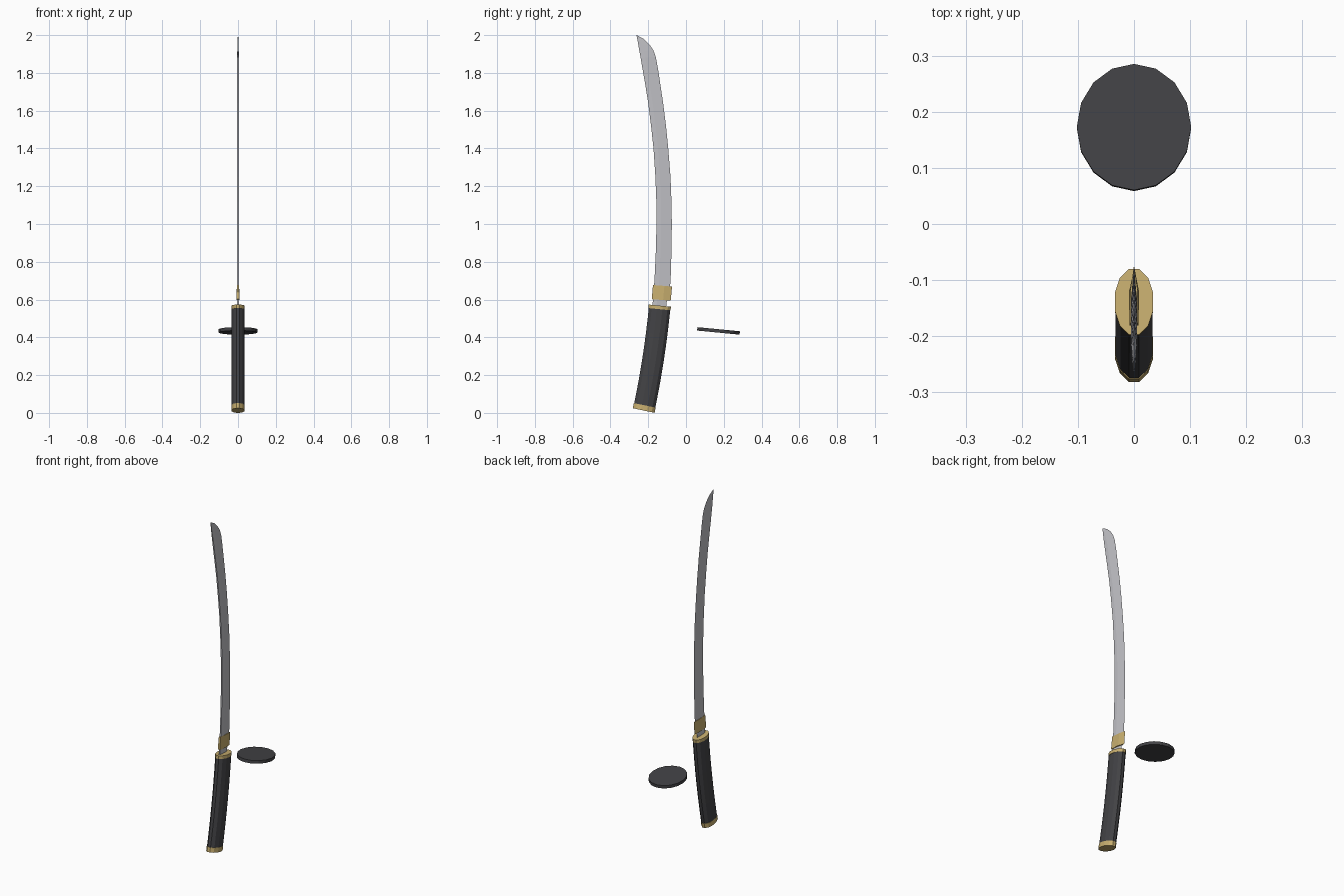
import bpy, bmesh
from math import sin, cos, pi, radians
from mathutils import Vector

if "Cube" in bpy.data.objects:
    bpy.data.objects.remove(bpy.data.objects["Cube"])


def material(name, rgb):
    m = bpy.data.materials.new(name)
    m.diffuse_color = (*rgb, 1)
    m.use_nodes = True
    m.node_tree.nodes["Principled BSDF"].inputs["Base Color"].default_value = m.diffuse_color
    return m


STEEL = material("steel", (0.53, 0.53, 0.56))
BRASS = material("brass", (0.58, 0.43, 0.16))
DARK = material("dark_wrap", (0.055, 0.055, 0.06))


def loft(name, rings, mat):
    """Skin a list of equal-length closed rings and cap both ends."""
    bm = bmesh.new()
    loops = [[bm.verts.new(p) for p in ring] for ring in rings]
    n = len(loops[0])
    for a, b in zip(loops, loops[1:]):
        for i in range(n):
            j = (i + 1) % n
            bm.faces.new((a[i], a[j], b[j], b[i]))
    bm.faces.new(loops[0][::-1])
    bm.faces.new(loops[-1])
    bmesh.ops.recalc_face_normals(bm, faces=bm.faces)
    mesh = bpy.data.meshes.new(name)
    bm.to_mesh(mesh)
    bm.free()
    mesh.materials.append(mat)
    ob = bpy.data.objects.new(name, mesh)
    bpy.context.collection.objects.link(ob)
    return ob


# Curved centreline of the grip: tilt eases from 12 to 5.5 degrees
LENGTH, STEPS = 0.562, 60
path = [Vector((0, -0.224, 0.0125))]
for k in range(STEPS):
    a = radians(12 - 6.5 * (k + 0.5) / STEPS)
    path.append(path[-1] + Vector((0, sin(a), cos(a))) * LENGTH / STEPS)


def grip_ring(s, rx, ry):
    k = min(STEPS, round(s / LENGTH * STEPS))
    a = radians(12 - 6.5 * k / STEPS)
    across = Vector((0, cos(a), -sin(a)))
    angles = [radians(15 + 30 * i) for i in range(12)]
    return [path[k] + Vector((rx * cos(t), 0, 0)) + across * ry * sin(t) for t in angles]


def grip_part(name, start, end, count, rx, ry, mat):
    loft(name, [grip_ring(start + (end - start) * i / count, rx, ry)
                for i in range(count + 1)], mat)


# Handle with its two brass fittings
grip_part("handle", 0.01, 0.552, 8, 0.0345, 0.059, DARK)
grip_part("pommel_cap", 0.0, 0.028, 1, 0.0355, 0.061, BRASS)
grip_part("handle_collar", 0.545, LENGTH, 1, 0.0355, 0.061, BRASS)


def section(spine, edge, w_spine, w_ridge, ridge=0.3):
    """Wedge section between a spine point and a cutting edge point (y, z)."""
    s, e = Vector((0, *spine)), Vector((0, *edge))
    r = s.lerp(e, ridge)
    x = Vector((1, 0, 0))
    return [s - x * w_spine, s + x * w_spine, r + x * w_ridge, e, r - x * w_ridge]


# Blade: spine and cutting edge positions from the hilt to the tip
stations = [
    ((-0.178, 0.565), (-0.104, 0.565)), ((-0.172, 0.63), (-0.098, 0.63)),
    ((-0.171, 0.64), (-0.086, 0.64)), ((-0.166, 0.72), (-0.081, 0.72)),
    ((-0.160, 0.85), (-0.077, 0.85)), ((-0.156, 1.0), (-0.075, 1.0)),
    ((-0.157, 1.12), (-0.077, 1.12)), ((-0.162, 1.25), (-0.082, 1.25)),
    ((-0.172, 1.4), (-0.094, 1.4)), ((-0.185, 1.52), (-0.106, 1.52)),
    ((-0.200, 1.64), (-0.121, 1.64)), ((-0.216, 1.74), (-0.136, 1.74)),
    ((-0.230, 1.82), (-0.148, 1.82)), ((-0.240, 1.88), (-0.160, 1.885)),
    ((-0.246, 1.91), (-0.173, 1.92)), ((-0.251, 1.94), (-0.193, 1.95)),
    ((-0.256, 1.97), (-0.224, 1.98)), ((-0.262, 2.0), (-0.259, 1.999)),
]
rings = []
for i, (s, e) in enumerate(stations):
    f = min(1, (len(stations) - i) / 5)
    rings.append(section(s, e, 0.004 * f, 0.005 * f))
loft("blade", rings, STEEL)

# Brass wedge sleeve at the base of the blade
loft("blade_collar", [
    section((-0.181, 0.602), (-0.081, 0.594), 0.008, 0.009, 0.6),
    section((-0.175, 0.677), (-0.074, 0.669), 0.005, 0.006, 0.6),
], BRASS)

# Oval guard lying beside the sword, 16 sided and slightly tilted
bpy.ops.mesh.primitive_cylinder_add(vertices=16, radius=1, depth=1,
                                    location=(0, 0.172, 0.434),
                                    rotation=(radians(-5.5), 0, 0))
guard = bpy.context.object
guard.name = "guard"
guard.scale = (0.102, 0.113, 0.018)
guard.data.materials.append(DARK)
